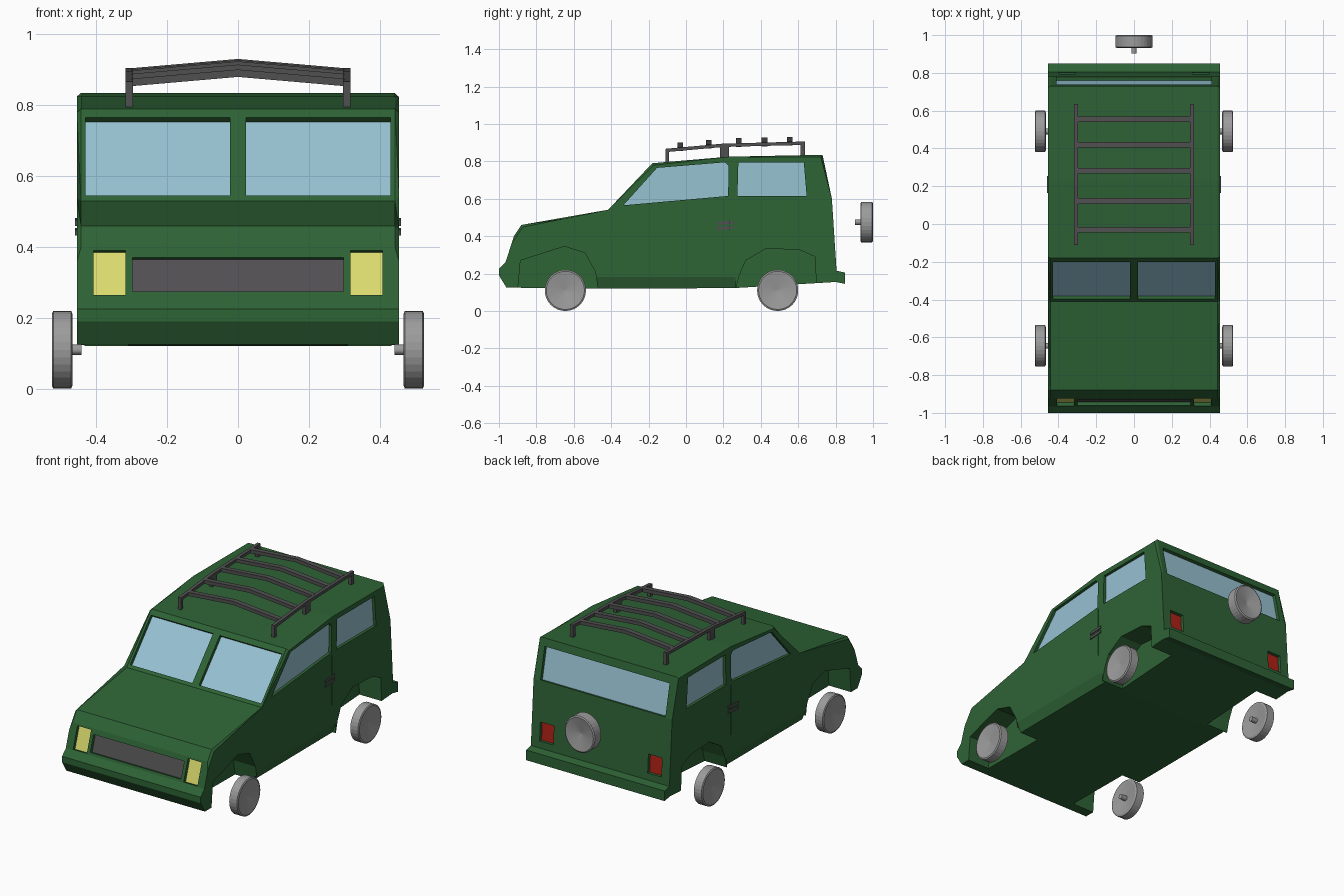
import bpy, bmesh, math
from mathutils import Vector, Matrix

if "Cube" in bpy.data.objects:
    bpy.data.objects.remove(bpy.data.objects["Cube"])


def material(name, rgb):
    m = bpy.data.materials.new(name)
    m.diffuse_color = (*rgb, 1)
    m.use_nodes = True
    m.node_tree.nodes["Principled BSDF"].inputs["Base Color"].default_value = m.diffuse_color
    return m


GREEN = material("green paint", (0.027, 0.125, 0.036))
GLASS = material("pale blue glass", (0.31, 0.54, 0.65))
DARK = material("dark grey", (0.083, 0.08, 0.083))
GREY = material("wheel grey", (0.33, 0.33, 0.33))
YELLOW = material("headlight yellow", (0.72, 0.72, 0.16))
RED = material("tail light red", (0.42, 0.015, 0.007))


def finish(bm, name, mat):
    bmesh.ops.recalc_face_normals(bm, faces=bm.faces)
    me = bpy.data.meshes.new(name)
    bm.to_mesh(me)
    bm.free()
    me.materials.append(mat)
    ob = bpy.data.objects.new(name, me)
    bpy.context.collection.objects.link(ob)
    return ob


def prism_bm(pts, vec):
    bm = bmesh.new()
    a = [bm.verts.new(p) for p in pts]
    b = [bm.verts.new(Vector(p) + Vector(vec)) for p in pts]
    bm.faces.new(a)
    bm.faces.new(b)
    n = len(pts)
    for i in range(n):
        bm.faces.new((a[i], a[(i + 1) % n], b[(i + 1) % n], b[i]))
    return bm


def prism(name, pts, vec, mat):
    return finish(prism_bm(pts, vec), name, mat)


cutters = []


def cut(pts, vec):
    ob = prism("cutter", pts, vec, GREEN)
    ob.hide_render = True
    cutters.append(ob)


def inset(name, pts, out, depth, mat):
    """Recess a polygon into the body and lay a thin plate on its floor."""
    out = Vector(out).normalized()
    cut([Vector(p) + out * 0.03 for p in pts], -out * (0.03 + depth))
    prism(name, [Vector(p) - out * depth for p in pts], out * 0.003, mat)


def slope_inset(name, x0, x1, z0, z1, a, b, side, mat, depth=0.022):
    """Inset rectangle on the sloped body face between profile points a and b."""
    def y(z):
        return a[0] + (z - a[1]) / (b[1] - a[1]) * (b[0] - a[0])
    pts = [(x0, y(z0), z0), (x1, y(z0), z0), (x1, y(z1), z1), (x0, y(z1), z1)]
    dy, dz = b[0] - a[0], b[1] - a[1]
    inset(name, pts, (0, side * dz, -side * dy), depth, mat)


# Body: side profile extruded across the width, upper side edges bevelled
W = 0.455
profile = [(-0.96, 0.125), (-1.0, 0.19), (-1.0, 0.225), (-0.965, 0.26), (-0.92, 0.40),
           (-0.88, 0.46), (-0.41, 0.53), (-0.18, 0.79), (0.23, 0.825), (0.73, 0.835),
           (0.78, 0.60), (0.805, 0.215), (0.85, 0.205), (0.85, 0.145), (0.80, 0.155),
           (0.25, 0.122), (-0.49, 0.12)]
bm = prism_bm([(-W, y, z) for y, z in profile], (2 * W, 0, 0))
edges = [e for e in bm.edges if abs(e.verts[0].co.x - e.verts[1].co.x) < 0.01
         and min(v.co.z for v in e.verts) > 0.39]
bmesh.ops.bevel(bm, geom=edges, offset=0.012, segments=1, affect='EDGES', profile=0.5)
body = finish(bm, "body", GREEN)

# Front and rear insets
for s in (-1, 1):
    slope_inset("windscreen", s * 0.022, s * 0.43, 0.545, 0.765, profile[6], profile[7], -1, GLASS)
    slope_inset("headlight", s * 0.318, s * 0.408, 0.265, 0.39, profile[3], profile[4], -1, YELLOW)
    slope_inset("tail_light", s * 0.31, s * 0.40, 0.255, 0.365, profile[11], profile[10], 1, RED)
slope_inset("grille", -0.298, 0.298, 0.275, 0.37, profile[3], profile[4], -1, DARK)
slope_inset("rear_window", -0.41, 0.41, 0.605, 0.79, profile[10], profile[9], 1, GLASS)

# Side windows, wheel arches, sills, door seams and handles
front_window = [(-0.335, 0.565), (-0.155, 0.765), (0.21, 0.795), (0.228, 0.775), (0.225, 0.615)]
back_window = [(0.28, 0.795), (0.63, 0.795), (0.645, 0.615), (0.275, 0.615)]
front_arch = [(-0.905, 0.05), (-0.885, 0.27), (-0.65, 0.345), (-0.54, 0.31),
              (-0.485, 0.21), (-0.46, 0.05)]
back_arch = [(0.25, 0.05), (0.285, 0.19), (0.32, 0.27), (0.43, 0.335), (0.61, 0.325),
             (0.69, 0.29), (0.70, 0.05)]
for s in (-1, 1):
    for pts in (front_window, back_window):
        inset("side_window", [(s * W, y, z) for y, z in pts], (s, 0, 0), 0.02, GLASS)
    for pts in (front_arch, back_arch):
        cut([(s * 0.5, y, z) for y, z in pts], (-s * 0.19, 0, 0))
    cut([(s * 0.47, -0.475, 0.222), (s * 0.47, -0.475, 0.08), (s * 0.418, -0.475, 0.08)],
        (0, 0.74, 0))
    cut([(s * 0.47, 0.229, 0.3), (s * 0.47, 0.234, 0.3), (s * 0.47, 0.234, 0.6),
         (s * 0.47, 0.229, 0.6)], (-s * 0.022, 0, 0))
    for z in (0.432, 0.46):
        prism("door_handle", [(s * 0.45, 0.165, z), (s * 0.45, 0.255, z + 0.006),
                              (s * 0.45, 0.255, z + 0.022), (s * 0.45, 0.165, z + 0.016)],
              (s * 0.01, 0, 0), DARK)

for c in cutters:
    mod = body.modifiers.new("cut", 'BOOLEAN')
    mod.operation = 'DIFFERENCE'
    mod.solver = 'EXACT'
    mod.object = c
bpy.context.view_layer.update()
cut_mesh = bpy.data.meshes.new_from_object(body.evaluated_get(bpy.context.evaluated_depsgraph_get()))
body.modifiers.clear()
body.data = cut_mesh
cut_mesh.materials.clear()
cut_mesh.materials.append(GREEN)
for p in cut_mesh.polygons:
    p.material_index = 0
for c in cutters:
    bpy.data.objects.remove(c)


# Wheels: lathed (radius, offset) section with a dished face and an axle stub
def wheel(name, matrix):
    section = [(0, -0.025), (0.015, -0.025), (0.015, 0.012), (0.1, 0), (0.11, 0.004),
               (0.11, 0.054), (0.102, 0.058), (0, 0.042)]
    bm = bmesh.new()
    vs = [bm.verts.new((r, 0, a)) for r, a in section]
    es = [bm.edges.new(p) for p in zip(vs, vs[1:])]
    bmesh.ops.spin(bm, geom=vs + es, cent=(0, 0, 0), axis=(0, 0, 1),
                   angle=math.tau, steps=32, use_duplicate=False)
    bmesh.ops.remove_doubles(bm, verts=bm.verts, dist=1e-4)
    bm.transform(matrix)
    finish(bm, name, GREY)


for s in (-1, 1):
    for y, name in ((-0.645, "front_wheel"), (0.49, "rear_wheel")):
        wheel(name, Matrix.Translation((s * 0.467, y, 0.11)) @ Matrix.Rotation(s * math.pi / 2, 4, 'Y'))
wheel("spare_wheel", Matrix.Translation((0, 0.932, 0.475)) @ Matrix.Diagonal((0.9, 1.17, 0.98, 1))
      @ Matrix.Rotation(-math.pi / 2, 4, 'X'))

# Roof rack: bent side rails, posts and peaked cross bars
rail = [(-0.11, 0.858), (0.2, 0.886), (0.635, 0.897)]


def rail_z(y):
    a, b = rail[:2] if y < 0.2 else rail[1:]
    return a[1] + (y - a[0]) / (b[0] - a[0]) * (b[1] - a[1])


for s in (-1, 1):
    x, w = s * 0.297, (s * 0.02, 0, 0)
    prism("rack_rail", [(x, y, z + 0.009) for y, z in rail]
          + [(x, y, z - 0.009) for y, z in reversed(rail)], w, DARK)
    for y, h in ((-0.1, 0.01), (0.205, 0.024), (0.624, 0.011)):
        z0 = 0.79 if y < 0 else 0.815
        z1 = rail_z(y)
        prism("rack_post", [(x, y - h, z0), (x, y + h, z0), (x, y + h, z1), (x, y - h, z1)], w, DARK)
for y in (-0.03, 0.122, 0.282, 0.42, 0.555):
    z = rail_z(y)
    top = [(-0.3, 0.0), (0, 0.026), (0.3, 0.0)]
    prism("rack_bar", [(x, y - 0.015, z + d + 0.01) for x, d in top]
          + [(x, y - 0.015, z + d - 0.011) for x, d in reversed(top)], (0, 0.03, 0), DARK)
